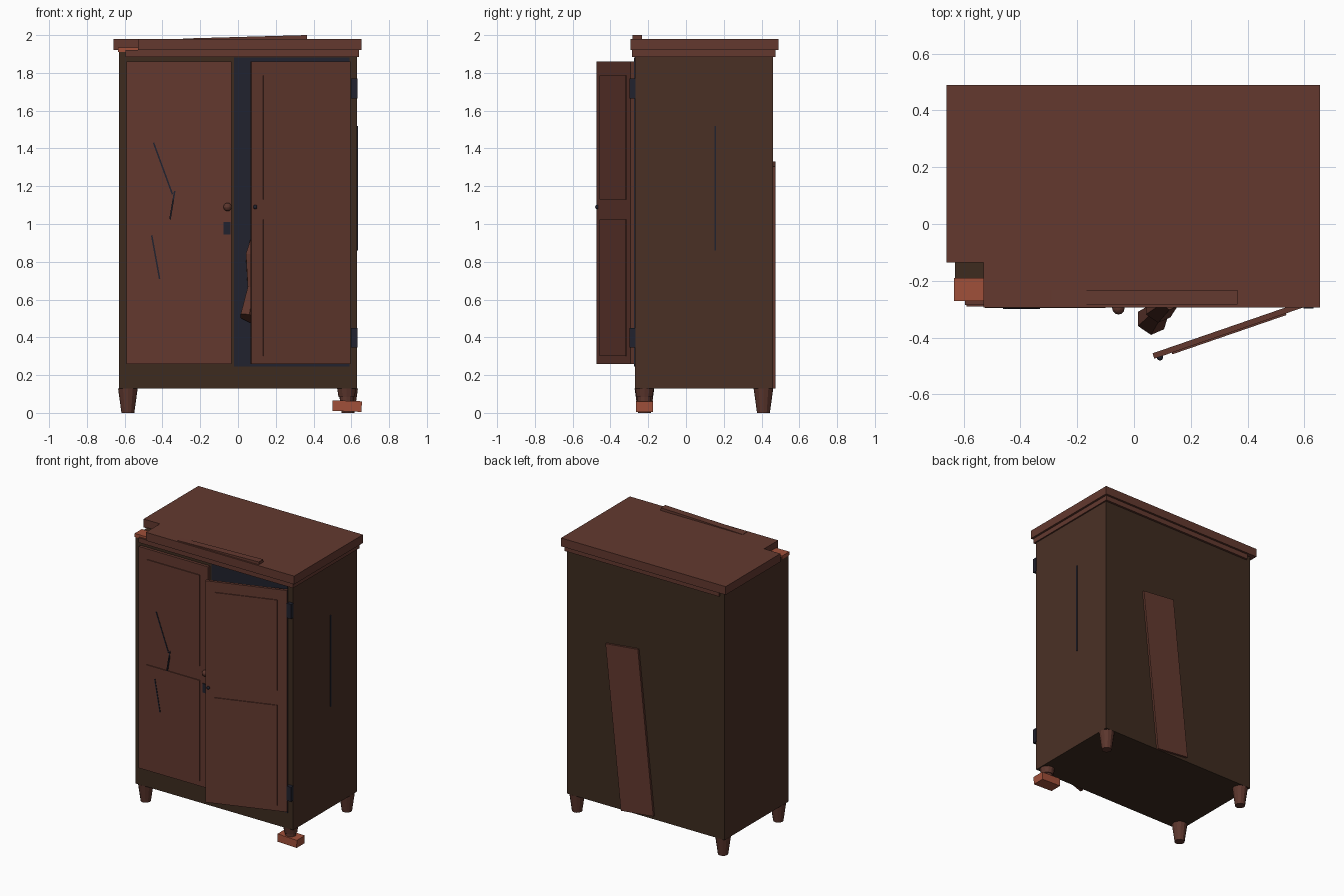
import bpy, bmesh
from math import radians, atan2
from mathutils import Matrix, Vector, Euler

cube = bpy.data.objects.get("Cube")
if cube:
    bpy.data.objects.remove(cube, do_unlink=True)


def material(name, hex_code):
    srgb = [int(hex_code[i:i + 2], 16) / 255 for i in (0, 2, 4)]
    rgba = [((c + 0.055) / 1.055) ** 2.4 for c in srgb] + [1]
    m = bpy.data.materials.new(name)
    m.use_nodes = True
    m.diffuse_color = rgba
    m.node_tree.nodes["Principled BSDF"].inputs["Base Color"].default_value = rgba
    return m


RED = material("red_brown_wood", "63392f")
CASE = material("dark_brown_wood", "3d2b1f")
SIDE = material("warm_brown_wood", "4a3025")
LEG = material("leg_wood", "5c362d")
DARK = material("blue_black_iron", "21222e")
RAW = material("raw_orange_wood", "a0503a")


def finish(bm, name, mats, matrix):
    bm.transform(matrix)
    bmesh.ops.recalc_face_normals(bm, faces=bm.faces)
    mesh = bpy.data.meshes.new(name)
    bm.to_mesh(mesh)
    bm.free()
    for m in mats:
        mesh.materials.append(m)
    obj = bpy.data.objects.new(name, mesh)
    bpy.context.collection.objects.link(obj)
    return obj


def box(name, mat, lo, hi, rot=(0, 0, 0), frame=Matrix()):
    """Box from corner to corner, turned about its centre, then placed in a frame."""
    lo, hi = Vector(lo), Vector(hi)
    bm = bmesh.new()
    bmesh.ops.create_cube(bm, size=1)
    turn = Euler([radians(a) for a in rot]).to_matrix().to_4x4()
    place = Matrix.Translation((lo + hi) / 2) @ turn @ Matrix.Diagonal((*(hi - lo), 1))
    return finish(bm, name, [mat], frame @ place)


def cone(name, mat, base, r_low, r_high, height, sides=12):
    bm = bmesh.new()
    bmesh.ops.create_cone(bm, cap_ends=True, segments=sides, radius1=r_low,
                          radius2=r_high, depth=height)
    x, y, z = base
    return finish(bm, name, [mat], Matrix.Translation((x, y, z + height / 2)))


def ball(name, mat, centre, radius, frame=Matrix()):
    bm = bmesh.new()
    bmesh.ops.create_uvsphere(bm, u_segments=12, v_segments=8, radius=radius)
    return finish(bm, name, [mat], frame @ Matrix.Translation(centre))


def crack(name, start, end, y):
    """Thin dark strip on the front plane."""
    a, b = Vector((start[0], y, start[1])), Vector((end[0], y, end[1]))
    d = b - a
    bm = bmesh.new()
    bmesh.ops.create_cube(bm, size=1)
    place = (Matrix.Translation((a + b) / 2) @ Matrix.Rotation(atan2(d.x, d.z), 4, "Y")
             @ Matrix.Diagonal((0.008, 0.008, d.length, 1)))
    return finish(bm, name, [DARK], place)


# Case, with warmer wood on its two sides
case = box("case", CASE, (-0.63, -0.27, 0.13), (0.63, 0.46, 1.925))
case.data.materials.append(SIDE)
for face in case.data.polygons:
    face.material_index = 1 if abs(face.normal.x) > 0.5 else 0
box("dark_opening", DARK, (-0.02, -0.276, 0.245), (0.59, -0.269, 1.882))

# Top with a broken left end
box("top_moulding", RED, (-0.595, -0.285, 1.885), (0.64, 0.475, 1.92))
box("top_board", RED, (-0.53, -0.295, 1.92), (0.655, 0.49, 1.98))
box("top_broken_end", RED, (-0.66, -0.135, 1.92), (-0.53, 0.49, 1.98))
box("raw_break", RAW, (-0.635, -0.272, 1.91), (-0.53, -0.19, 1.935))
box("loose_top_strip", RED, (-0.29, -0.283, 1.971), (0.365, -0.233, 1.991), (0, -1.6, 0))


# Doors with raised panels
def door(name, hinge, direction, angle):
    frame = Matrix.Translation(hinge) @ Matrix.Rotation(radians(angle), 4, "Z")

    def slab(part, x0, x1, y0, y1, z0, z1):
        xs = sorted((direction * x0, direction * x1))
        box(name + part, RED, (xs[0], y0, z0), (xs[1], y1, z1), frame=frame)

    slab("", 0, 0.555, -0.02, 0, 0.26, 1.86)
    slab("_lower_panel", 0.065, 0.49, -0.026, -0.018, 0.30, 1.025)
    slab("_upper_panel", 0.065, 0.49, -0.026, -0.018, 1.13, 1.785)
    return frame


door("left_side_door", (-0.59, -0.27, 0), 1, 0)
open_frame = door("open_door", (0.59, -0.275, 0), -1, 19)
ball("open_door_knob_stub", DARK, (-0.535, -0.022, 1.09), 0.011, open_frame)
ball("door_knob", LEG, (-0.055, -0.297, 1.09), 0.022)
box("lock_plate", DARK, (-0.077, -0.297, 0.945), (-0.04, -0.289, 1.01))

# Hinges
for label, z in (("upper", 1.665), ("lower", 0.345)):
    box(label + "_hinge", DARK, (0.597, -0.298, z), (0.633, -0.268, z + 0.105))

# Cracks in the closed door and the case side
crack("long_crack", (-0.447, 1.43), (-0.347, 1.157), -0.295)
crack("short_crack", (-0.335, 1.175), (-0.36, 1.025), -0.295)
crack("low_crack", (-0.457, 0.94), (-0.415, 0.71), -0.295)
box("side_crack", DARK, (0.627, 0.152, 0.86), (0.634, 0.16, 1.52))

# Leaning board on the back
box("back_board", RED, (-0.01, 0.458, 0.14), (0.25, 0.475, 1.32), (0, 6, 0))

# Legs, one broken short and propped on a block
for label, x, y in (("front", -0.583, -0.22), ("back", -0.583, 0.41), ("far_back", 0.583, 0.41)):
    cone(label + "_leg", LEG, (x, y, 0), 0.034, 0.052, 0.13)
cone("broken_leg", LEG, (0.575, -0.22, 0.085), 0.043, 0.05, 0.045)
cone("broken_leg_stub", LEG, (0.575, -0.22, 0.055), 0.036, 0.036, 0.03)
box("prop_block", RAW, (0.5, -0.265, 0.008), (0.655, -0.175, 0.064), (0, 2, 0))

# Sleeve hanging out of the opening: rings of six points along a bent path
path = [((0.125, -0.27, 1.0), 0.035), ((0.085, -0.3, 0.82), 0.052),
        ((0.085, -0.31, 0.65), 0.04), ((0.06, -0.34, 0.5), 0.055)]
bm = bmesh.new()
rings = []
for centre, radius in path:
    ring = bmesh.ops.create_circle(bm, segments=6, radius=radius,
                                   matrix=Matrix.Translation(centre) @ Matrix.Rotation(-0.4, 4, "X")
                                   @ Matrix.Rotation(0.3, 4, "Y"))["verts"]
    rings.append(ring)
for a, b in zip(rings, rings[1:]):
    for i in range(6):
        j = (i + 1) % 6
        bm.faces.new((a[i], a[j], b[j], b[i]))
bm.faces.new(rings[0])
bm.faces.new(rings[-1])
finish(bm, "hanging_sleeve", [RED], Matrix())
